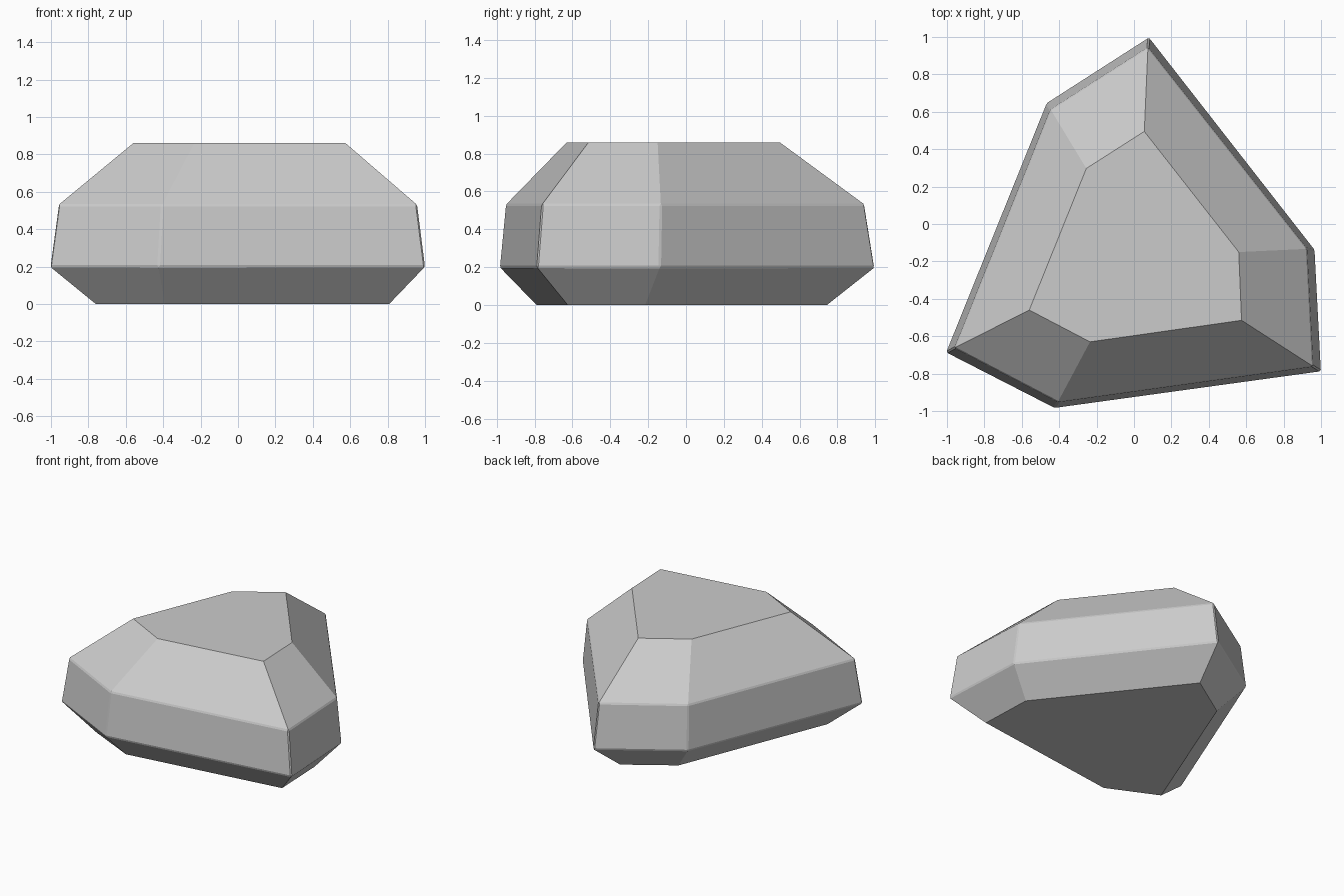
import bpy, bmesh

if "Cube" in bpy.data.objects:
    bpy.data.objects.remove(bpy.data.objects["Cube"])

# Four stacked six-sided outlines of the rock, bottom to top: (height, corners)
rings = [
    (0.0, [(0.032, 0.745), (-0.305, 0.525), (-0.76, -0.615), (-0.39, -0.79), (0.808, -0.625), (0.792, -0.216)]),
    (0.2, [(0.08, 0.998), (-0.467, 0.647), (-1.005, -0.687), (-0.425, -0.984), (1.0, -0.788), (0.966, -0.138)]),
    (0.53, [(0.075, 0.945), (-0.447, 0.612), (-0.96, -0.662), (-0.406, -0.952), (0.958, -0.762), (0.925, -0.132)]),
    (0.86, [(0.055, 0.495), (-0.255, 0.297), (-0.56, -0.46), (-0.235, -0.63), (0.575, -0.515), (0.56, -0.15)]),
]

bm = bmesh.new()
loops = [[bm.verts.new((x, y, z)) for x, y in pts] for z, pts in rings]

# Flat base and top, with facet bands between the outlines
bm.faces.new(loops[0][::-1])
bm.faces.new(loops[-1])
for low, high in zip(loops, loops[1:]):
    for i in range(6):
        j = (i + 1) % 6
        bm.faces.new((low[i], low[j], high[j], high[i]))
bmesh.ops.recalc_face_normals(bm, faces=bm.faces)

# Slightly worn edges around the middle band
middle = set(loops[1] + loops[2])
worn = [e for e in bm.edges if all(v in middle for v in e.verts)]
bmesh.ops.bevel(bm, geom=worn, offset=0.008, segments=1, affect='EDGES', profile=0.5)

mesh = bpy.data.meshes.new("rock")
bm.to_mesh(mesh)
bm.free()
rock = bpy.data.objects.new("rock", mesh)
bpy.context.collection.objects.link(rock)
